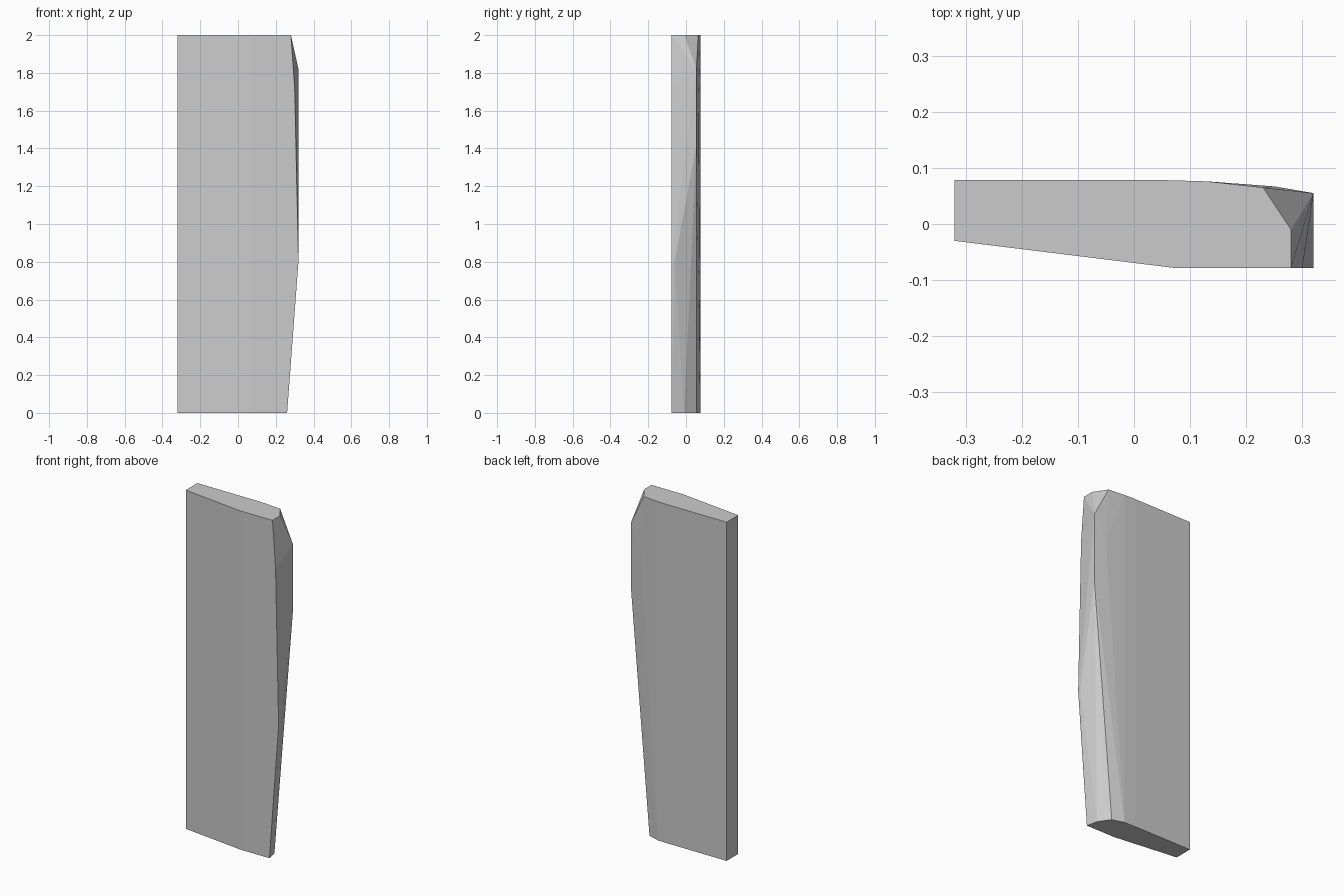
import bpy, bmesh

if "Cube" in bpy.data.objects:
    bpy.data.objects.remove(bpy.data.objects["Cube"])

# Key corners of the faceted slab, grouped by the edge they run along
straight = [(-0.32, -0.03), (0.07, -0.078),              # outer end and front face
            (-0.32, 0.078), (0.06, 0.078), (0.13, 0.076)]  # back face
points = [(x, y, z) for x, y in straight for z in (0, 2)]
points += [(0.26, -0.078, 0), (0.32, -0.078, 0.8),       # front edge of worn side
           (0.304, -0.078, 1.45), (0.30, -0.078, 1.72), (0.28, -0.078, 2)]
points += [(0.245, -0.01, 0), (0.32, -0.06, 0.8),        # middle of worn side
           (0.28, -0.01, 2)]
points += [(0.20, 0.055, 0), (0.32, 0.055, 1.42),        # back edge of worn side
           (0.32, 0.055, 1.82), (0.25, 0.067, 1.68), (0.23, 0.065, 2)]

# Slab: convex solid through those corners
bm = bmesh.new()
for p in points:
    bm.verts.new(p)
bmesh.ops.convex_hull(bm, input=bm.verts[:])
loose = [v for v in bm.verts if not v.link_faces]
bmesh.ops.delete(bm, geom=loose, context='VERTS')
bmesh.ops.dissolve_limit(bm, angle_limit=0.005, verts=bm.verts[:], edges=bm.edges[:])
bmesh.ops.recalc_face_normals(bm, faces=bm.faces[:])
mesh = bpy.data.meshes.new("stone_slab")
bm.to_mesh(mesh)
bm.free()

# Single grey material
grey = bpy.data.materials.new("light_grey")
grey.diffuse_color = (0.6, 0.6, 0.6, 1)
grey.use_nodes = True
grey.node_tree.nodes["Principled BSDF"].inputs["Base Color"].default_value = grey.diffuse_color
mesh.materials.append(grey)
slab = bpy.data.objects.new("stone_slab", mesh)
bpy.context.collection.objects.link(slab)
